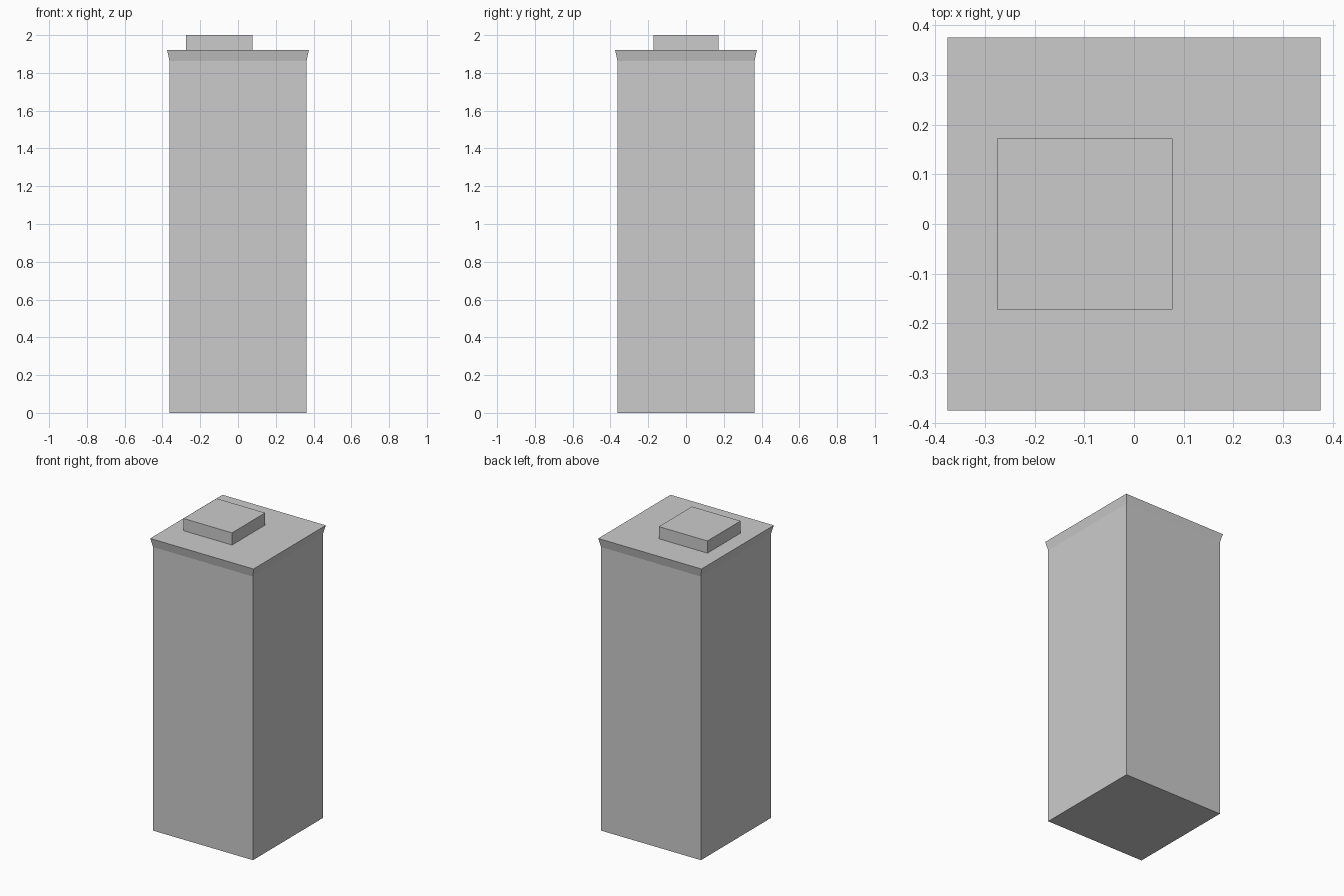
import bpy
import bmesh

cube = bpy.data.objects.get("Cube")
if cube:
    bpy.data.objects.remove(cube, do_unlink=True)

grey = bpy.data.materials.new("concrete_grey")
grey.use_nodes = True
colour = (0.6, 0.6, 0.6, 1.0)
grey.diffuse_color = colour
grey.node_tree.nodes["Principled BSDF"].inputs["Base Color"].default_value = colour


def square_loft(name, levels, centre_x=0.0):
    """Closed rectangular solid through (half_x, half_y, z) levels."""
    bm = bmesh.new()
    rings = [[bm.verts.new((centre_x + sx * hx, sy * hy, z))
              for sx, sy in ((-1, -1), (1, -1), (1, 1), (-1, 1))]
             for hx, hy, z in levels]
    bm.faces.new(rings[0][::-1])
    bm.faces.new(rings[-1])
    for low, high in zip(rings, rings[1:]):
        for i in range(4):
            j = (i + 1) % 4
            bm.faces.new((low[i], low[j], high[j], high[i]))
    mesh = bpy.data.meshes.new(name)
    bm.to_mesh(mesh)
    bm.free()
    mesh.materials.append(grey)
    obj = bpy.data.objects.new(name, mesh)
    bpy.context.collection.objects.link(obj)
    return obj


# Tower shaft flaring out into the roof cornice
square_loft("tower_with_cornice",
            [(0.3625, 0.3625, 0), (0.3625, 0.3625, 1.862), (0.375, 0.375, 1.92)])

# Plant room on the roof, set towards the right-hand side
square_loft("roof_plant_room",
            [(0.1765, 0.172, 1.92), (0.1765, 0.172, 2.0)], centre_x=-0.0995)
